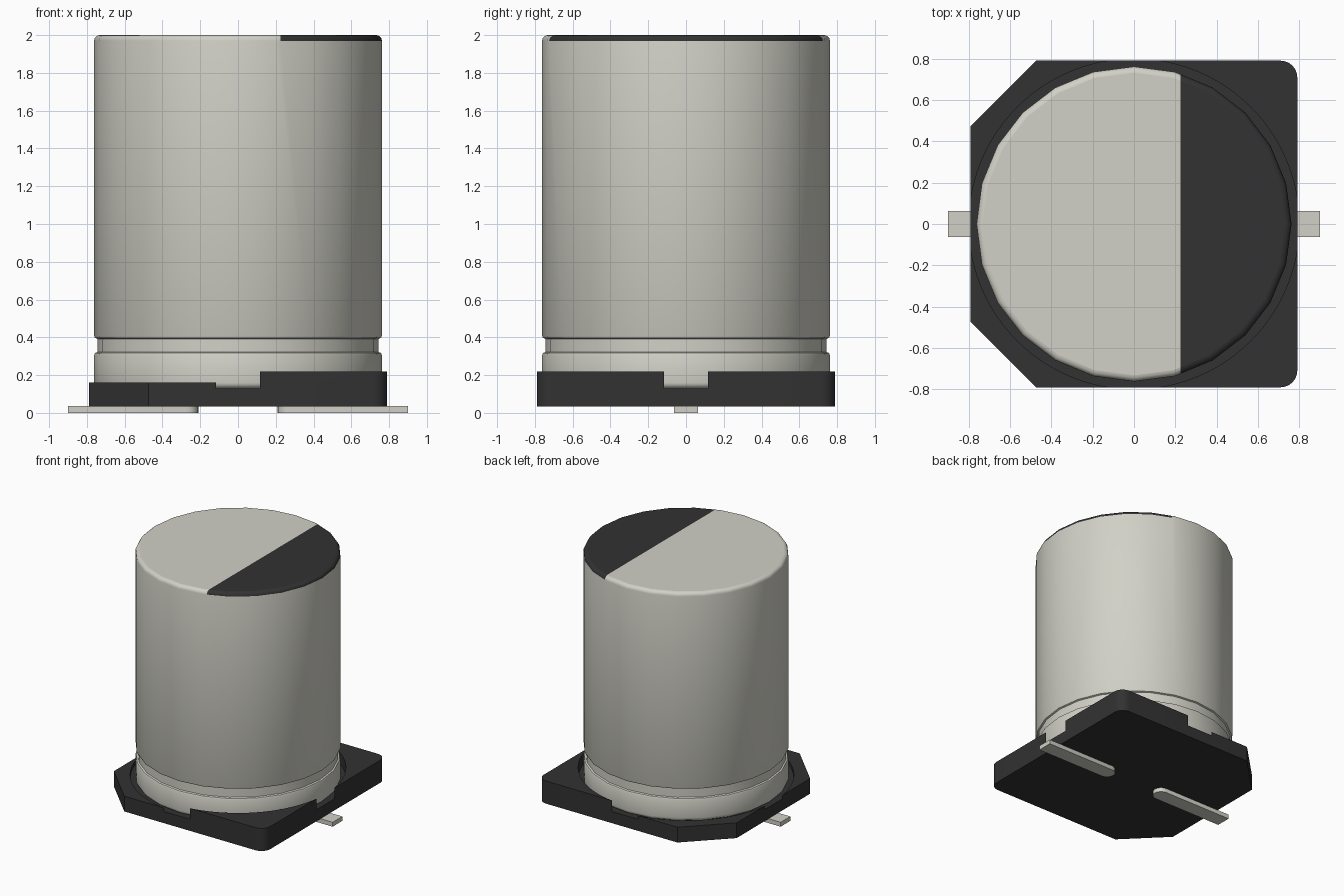
import bpy, bmesh, math

cube = bpy.data.objects.get("Cube")
if cube:
    bpy.data.objects.remove(cube, do_unlink=True)


def material(name, rgb):
    m = bpy.data.materials.new(name)
    m.use_nodes = True
    m.diffuse_color = (*rgb, 1)
    m.node_tree.nodes["Principled BSDF"].inputs["Base Color"].default_value = (*rgb, 1)
    return m


metal = material("pale metal", (0.64, 0.635, 0.57))
black = material("black plastic", (0.032, 0.032, 0.032))


def make_object(name, bm, *mats):
    bmesh.ops.recalc_face_normals(bm, faces=bm.faces)
    mesh = bpy.data.meshes.new(name)
    bm.to_mesh(mesh)
    bm.free()
    ob = bpy.data.objects.new(name, mesh)
    bpy.context.collection.objects.link(ob)
    for m in mats:
        mesh.materials.append(m)
    return ob


def activate(ob):
    bpy.ops.object.select_all(action="DESELECT")
    ob.select_set(True)
    bpy.context.view_layer.objects.active = ob


def arc(cx, cy, r, start, end, steps):
    angles = [math.radians(start + (end - start) * i / steps) for i in range(steps + 1)]
    return [(cx + r * math.cos(a), cy + r * math.sin(a)) for a in angles]


def prism(name, outline, z0, z1, mat):
    bm = bmesh.new()
    face = bm.faces.new([bm.verts.new((x, y, z0)) for x, y in outline])
    top = bmesh.ops.extrude_face_region(bm, geom=[face])["geom"]
    bmesh.ops.translate(bm, vec=(0, 0, z1 - z0),
                        verts=[v for v in top if isinstance(v, bmesh.types.BMVert)])
    return make_object(name, bm, mat)


def cut(target, cutter):
    cutter.hide_render = True
    activate(target)
    mod = target.modifiers.new("cut", "BOOLEAN")
    mod.operation = "DIFFERENCE"
    mod.solver = "EXACT"
    mod.object = cutter
    bpy.ops.object.modifier_apply(modifier=mod.name)
    bpy.data.objects.remove(cutter, do_unlink=True)


# Base: two chamfered and two rounded corners
S, C, R = 0.79, 0.475, 0.08
outline = (arc(S - R, -S + R, R, -90, 0, 6) + arc(S - R, S - R, R, 0, 90, 6)
           + [(-C, S), (-S, C), (-S, -C), (-C, -S)])
base = prism("base", outline, 0.035, 0.22, black)

# Round well for the can, which opens a notch in each side
cut(base, prism("well_cutter", arc(0, 0, 0.799, 0, 360, 96)[:-1], 0.13, 0.5, black))
# Lower walls on the chamfered half
cut(base, prism("step_cutter", [(-1, -1), (0, -1), (0, 1), (-1, 1)], 0.16, 0.5, black))
activate(base)
bpy.ops.object.shade_smooth_by_angle(angle=math.radians(20))

# Can: turned profile with rolled edges and a crimp groove
CAN, F, TOP, BOTTOM = 0.762, 0.03, 2.0, 0.13
profile = (arc(CAN - F, BOTTOM + F, F, -90, 0, 4)
           + [(CAN, 0.305), (0.757, 0.317), (0.745, 0.322),
              (0.745, 0.392), (0.757, 0.397), (CAN, 0.408)]
           + arc(CAN - F, TOP - F, F, 0, 90, 4))
SIDES = 24
bm = bmesh.new()
rings = []
for r, z in profile:
    rings.append([bm.verts.new((r * math.cos(math.tau * i / SIDES),
                                r * math.sin(math.tau * i / SIDES), z))
                  for i in range(SIDES)])
for low, high in zip(rings, rings[1:]):
    for i in range(SIDES):
        j = (i + 1) % SIDES
        bm.faces.new((low[i], low[j], high[j], high[i]))
bm.faces.new(rings[0])
bm.faces.new(rings[-1])

# Polarity marking on the end of the can
MARK = 0.225
cap = [f for f in bm.faces if f.calc_center_median().z > TOP - F]
edges = {e for f in cap for e in f.edges}
verts = {v for f in cap for v in f.verts}
bmesh.ops.bisect_plane(bm, geom=cap + list(edges) + list(verts), dist=1e-5,
                       plane_co=(MARK, 0, 0), plane_no=(1, 0, 0))
for f in bm.faces:
    c = f.calc_center_median()
    f.material_index = int(c.z > TOP - F and c.x > MARK)
can = make_object("can", bm, metal, black)
activate(can)
bpy.ops.object.shade_smooth_by_angle(angle=math.radians(40))
for p in can.data.polygons:
    if abs(p.normal.z) > 0.999:
        p.use_smooth = False

# Flat leads with rounded inner ends
W = 0.0625
for name, side in (("left_lead", 1), ("right_lead", -1)):
    shape = [(0.9, -W), (0.9, W)] + arc(0.21 + W, 0, W, 90, 270, 10)
    lead = prism(name, [(side * x, y) for x, y in shape], 0, 0.036, metal)
    activate(lead)
    bpy.ops.object.shade_smooth_by_angle(angle=math.radians(30))
